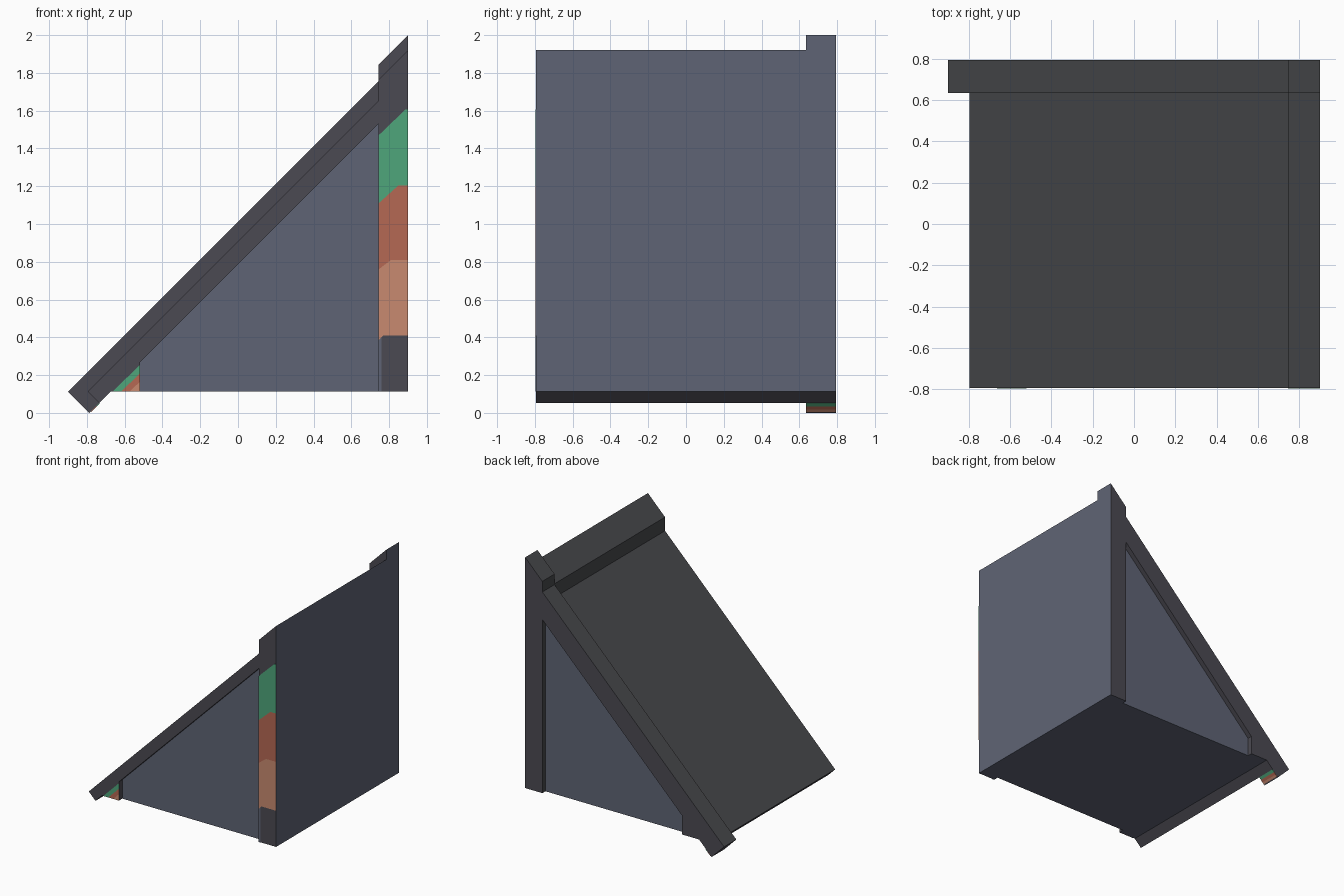
import bpy, bmesh

if "Cube" in bpy.data.objects:
    bpy.data.objects.remove(bpy.data.objects["Cube"])


def material(name, hexa):
    lin = [((c + 0.055) / 1.055) ** 2.4 for c in (int(hexa[i:i + 2], 16) / 255 for i in (0, 2, 4))]
    m = bpy.data.materials.new(name)
    m.diffuse_color = (*lin, 1)
    m.use_nodes = True
    m.node_tree.nodes["Principled BSDF"].inputs["Base Color"].default_value = m.diffuse_color
    return m


BLUE = material("blue_grey", "5f6475")
FRAME = material("dark_frame", "4b4a52")
ROOF = material("dark_roof", "48494c")
GREEN = material("green", "4fa67b")
RED = material("brick_red", "b56854")
SALMON = material("salmon", "c88a70")

H = 0.793       # half depth
IN = 0.753      # recessed wall plane
STEP = 0.635    # start of the raised back rafter
B = 0.113       # underside height
R, POST, FOOT = 0.9, 0.745, -0.52
LOW = 0.787     # underside of the slope is z = x + LOW
T = 0.003       # thickness of painted plates


def prism(name, pts, y0, y1, mat=None):
    """Extrude an xz profile along y."""
    bm = bmesh.new()
    f = bm.faces.new([bm.verts.new((x, y0, z)) for x, z in pts])
    ext = bmesh.ops.extrude_face_region(bm, geom=[f])["geom"]
    for v in ext:
        if isinstance(v, bmesh.types.BMVert):
            v.co.y = y1
    bmesh.ops.recalc_face_normals(bm, faces=bm.faces)
    me = bpy.data.meshes.new(name)
    bm.to_mesh(me)
    bm.free()
    if mat:
        me.materials.append(mat)
    ob = bpy.data.objects.new(name, me)
    bpy.context.collection.objects.link(ob)
    return ob


def section(roof, ridge):
    """Wedge profile: roof and ridge are the heights of the 45 degree lines at x = 0."""
    left = B - roof
    d = (roof - LOW) / 2
    return [(left + d, B - d), (left, B), (POST, POST + roof), (POST, POST + ridge),
            (R, R + ridge), (R, B), (B - LOW, B)]


# Main wedge plus the thicker back rafter, with a recessed wall at each end
body = prism("roof_wedge", section(0.908, 1.02), -H, STEP)
rafter = prism("back_rafter", section(1.013, 1.1), STEP, H)
hole = [(FOOT, B - 0.1), (FOOT, FOOT + LOW), (POST, POST + LOW), (POST, B - 0.1)]
cuts = [prism("front_recess_cutter", hole, -1, -IN), prism("back_recess_cutter", hole, IN, 1)]

for other, op in [(rafter, "UNION")] + [(c, "DIFFERENCE") for c in cuts]:
    other.hide_render = True
    mod = body.modifiers.new("join", "BOOLEAN")
    mod.operation, mod.object, mod.solver = op, other, "EXACT"
dg = bpy.context.evaluated_depsgraph_get()
solid = bpy.data.meshes.new_from_object(body.evaluated_get(dg))
body.modifiers.clear()
body.data = solid
for ob in [rafter] + cuts:
    bpy.data.objects.remove(ob)

# Colour by direction: walls and base blue, end frames dark, slopes roof coloured
solid.materials.clear()
for m in (BLUE, FRAME, ROOF):
    solid.materials.append(m)
for p in solid.polygons:
    n, c = p.normal, p.center
    if abs(n.y) > 0.9:
        p.material_index = 0 if abs(abs(c.y) - IN) < 0.005 else 1
    elif n.z < -0.9 or (n.x > 0.9 and c.x > 0.85):
        p.material_index = 0
    elif n.z < -0.5 or n.x > 0.5:
        p.material_index = 1
    else:
        p.material_index = 2
    p.use_smooth = False

# Painted bands on the front post: (left, bend x, right) height of each boundary
edges = [(0.385, 0.77, 0.41), (0.76, 0.81, 0.81), (1.11, 0.85, 1.205), (1.47, 0.885, 1.605)]
for (a, bx, b), (c, dx, d), (name, mat) in zip(
        edges, edges[1:], [("salmon", SALMON), ("red", RED), ("green", GREEN)]):
    prism("post_band_" + name, [(POST, a), (bx, b), (R, b), (R, d), (dx, d), (POST, c)],
          -H - T, -H, mat)
prism("post_edge_strip", [(POST, B), (0.76, B), (0.76, 0.4), (POST, 0.385)], -H - T, -H, BLUE)

# Diagonal bands on the front foot
offs = [0.775, 0.73, 0.685]
for hi, lo, name, mat in [(0.775, 0.73, "green", GREEN), (0.73, 0.685, "red", RED)]:
    prism("foot_band_" + name,
          [(B - hi, B), (B - lo, B), (FOOT, FOOT + lo), (FOOT, FOOT + hi)], -H - T, -H, mat)
prism("foot_band_salmon", [(B - 0.685, B), (FOOT, B), (FOOT, FOOT + 0.685)], -H - T, -H, SALMON)

# Thin bands under the tip of the back rafter
for z0, z1, name, mat in [(0.036, 0.053, "green", GREEN), (0.02, 0.036, "red", RED),
                          (0.007, 0.02, "salmon", SALMON)]:
    prism("eave_band_" + name,
          [(z0 - LOW, z0), (z1 - LOW, z1), (z1 - LOW + T, z1 - T), (z0 - LOW + T, z0 - T)],
          STEP, H, mat)
